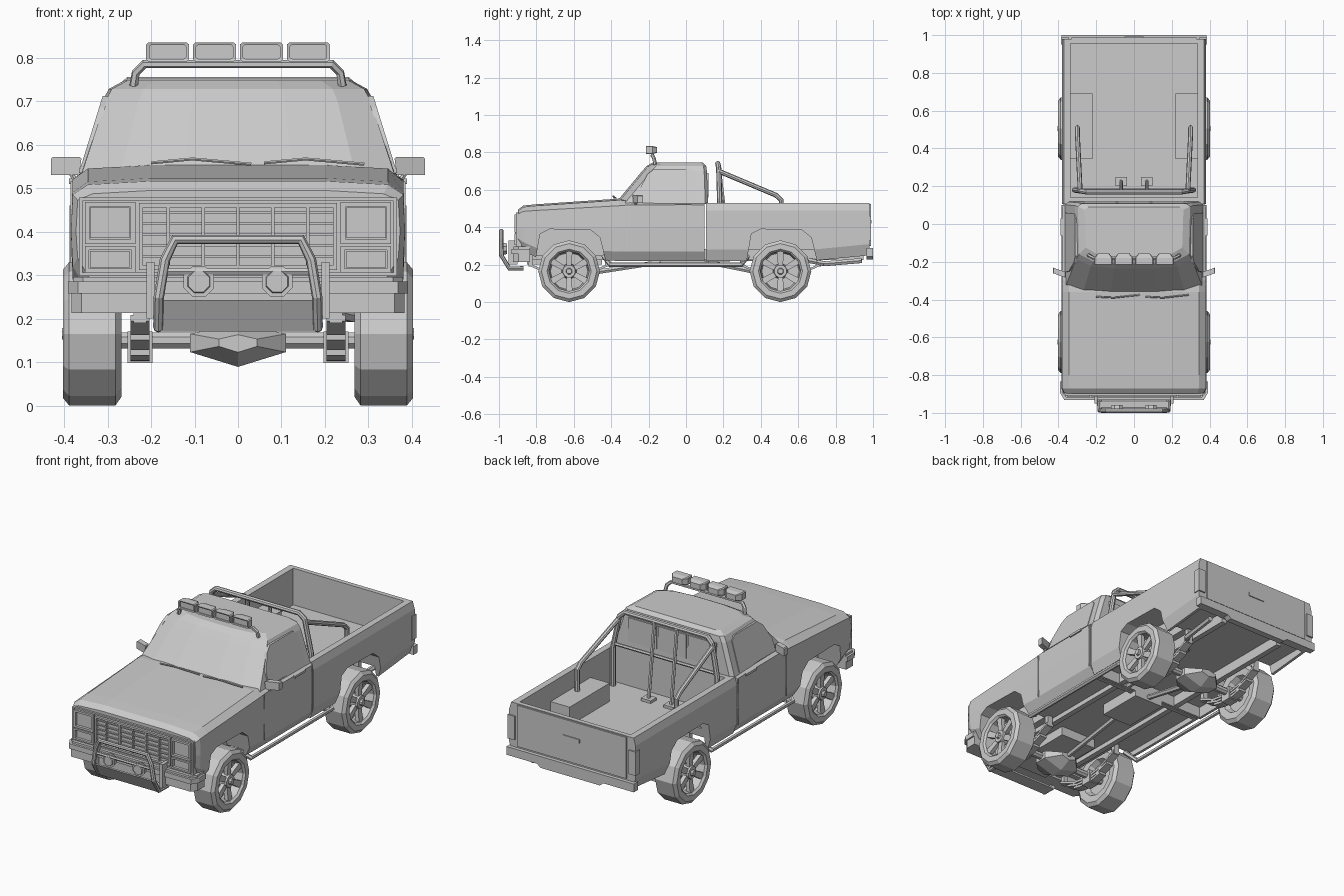
import bpy, bmesh, math
from mathutils import Vector, Matrix

if "Cube" in bpy.data.objects:
    bpy.data.objects.remove(bpy.data.objects["Cube"])

# ---------- helpers (all geometry is in world coordinates) ----------
def finish(name, bm, mirror=False):
    bmesh.ops.recalc_face_normals(bm, faces=bm.faces)
    me = bpy.data.meshes.new(name)
    bm.to_mesh(me)
    bm.free()
    o = bpy.data.objects.new(name, me)
    bpy.context.collection.objects.link(o)
    if mirror:
        o.modifiers.new("mirror", 'MIRROR').use_mirror_merge = False
    return o

def loft(name, rings, mirror=False, closed=False):
    bm = bmesh.new()
    vs = [[bm.verts.new(p) for p in r] for r in rings]
    n = len(rings[0])
    pairs = list(zip(vs, vs[1:])) + ([(vs[-1], vs[0])] if closed else [])
    for a, b in pairs:
        for i in range(n):
            j = (i + 1) % n
            bm.faces.new((a[i], a[j], b[j], b[i]))
    if not closed:
        bm.faces.new(vs[0])
        bm.faces.new(vs[-1])
    return finish(name, bm, mirror)

def prism(name, axis, pts, a, b, mirror=False):
    put = {'x': lambda p, t: (t, p[0], p[1]), 'y': lambda p, t: (p[0], t, p[1]),
           'z': lambda p, t: (p[0], p[1], t)}[axis]
    return loft(name, [[put(p, a) for p in pts], [put(p, b) for p in pts]], mirror)

def boxes(name, items, mirror=False):
    bm = bmesh.new()
    for x0, x1, y0, y1, z0, z1 in items:
        m = Matrix.Translation(((x0+x1)/2, (y0+y1)/2, (z0+z1)/2)) @ Matrix.Diagonal((x1-x0, y1-y0, z1-z0, 1))
        bmesh.ops.create_cube(bm, size=1, matrix=m)
    return finish(name, bm, mirror)

def frame(name, x0, x1, z0, z1, y0, y1, w, mirror=False):
    return boxes(name, [(x0, x1, y0, y1, z1-w, z1), (x0, x1, y0, y1, z0, z0+w),
                        (x0, x0+w, y0, y1, z0+w, z1-w), (x1-w, x1, y0, y1, z0+w, z1-w)], mirror)

def tube(name, pts, r, mirror=False, res=1):
    cu = bpy.data.curves.new(name, 'CURVE')
    cu.dimensions = '3D'
    cu.bevel_depth, cu.bevel_resolution, cu.use_fill_caps = r, res, True
    sp = cu.splines.new('POLY')
    sp.points.add(len(pts) - 1)
    for p, q in zip(sp.points, pts):
        p.co = (*q, 1)
    tmp = bpy.data.objects.new(name, cu)
    bpy.context.collection.objects.link(tmp)
    bm = bmesh.new()
    bm.from_mesh(tmp.to_mesh())
    tmp.to_mesh_clear()
    bpy.data.objects.remove(tmp)
    bm_faces_flat = [setattr(f, "smooth", False) for f in bm.faces]
    return finish(name, bm, mirror)

def hoop(half):
    return half + [(-x, y, z) for x, y, z in reversed(half)]

def cylinder(name, c, axis, r1, r2, depth, n, mirror=False):
    bm = bmesh.new()
    rot = Vector(axis).to_track_quat('Z', 'Y').to_matrix().to_4x4()
    bmesh.ops.create_cone(bm, cap_ends=True, segments=n, radius1=r1, radius2=r2, depth=depth,
                          matrix=Matrix.Translation(c) @ rot @ Matrix.Rotation(math.pi/n, 4, 'Z'))
    return finish(name, bm, mirror)

def boolean(target, tool, op='DIFFERENCE'):
    tool.hide_render = True
    m = target.modifiers.new("cut", 'BOOLEAN')
    m.object, m.operation, m.solver = tool, op, 'EXACT'
    bpy.context.view_layer.objects.active = target
    bpy.ops.object.modifier_apply(modifier=m.name)
    bpy.data.objects.remove(tool)

def arch(yc):
    pts = [(-.2, .1), (-.17, .28), (-.155, .365), (-.105, .39), (.115, .385), (.165, .345), (.195, .22), (.2, .1)]
    return prism("arch_cutter", 'x', [(yc + y, z) for y, z in pts], .24, .5, True)

FRONT, REAR, R = -.625, .505, .165

# ---------- front body with hood ----------
def section(y, zb, zs, zt, k=1.0):
    half = [(.35*k, zb), (.38*k, zb+.05), (.384*k, .40), (.38*k, zs), (.345*k, zt), (.2*k, zt+.008)]
    return hoop([(x, y, z) for x, z in half])

body = loft("front_body", [section(-.897, .29, .472, .487, .97), section(-.87, .27, .485, .508),
                           section(-.8, .24, .49, .515), section(-.36, .22, .515, .545),
                           section(-.3, .22, .52, .54), section(.1, .22, .52, .535)])
boolean(body, boxes("under_cutter", [(-.335, .335, -.86, .08, .1, .25)]))
boolean(body, arch(FRONT))

# ---------- cab ----------
def ring(z, yf, yb, wf, wb):
    return hoop([(wf*.35, yf, z), (wf*.75, yf+.012, z), (wf, yf+.05, z), (wb, yb-.015, z), (wb-.02, yb, z)])
loft("cab", [ring(.525, -.38, .118, .362, .366), ring(.70, -.235, .112, .305, .312),
             ring(.728, -.21, .108, .29, .297), ring(.747, -.175, .09, .255, .262)])
def side_x(z):
    return .365 - (z - .525) * .31
win = [(-.255, .535), (-.25, .6), (-.205, .685), (-.17, .712), (.03, .712), (.055, .69), (.06, .535)]
loft("side_window", [[(side_x(z)-.01, y, z) for y, z in win], [(side_x(z)+.004, y, z) for y, z in win]], True)
boxes("rear_window", [(a-.085, a+.085, .1, .12, .56, .69) for a in (-.18, 0, .18)])
boxes("door_seam", [(.37, .385, y, y+.004, .27, .515) for y in (-.32, .092)], True)
boxes("door_handle", [(.375, .388, -.06, .03, .51, .522)], True)
loft("mirror", [[(x, y + (x-.36)*.35, z) for x, z in ((.365, .53), (.43, .53), (.43, .568), (.425, .572), (.365, .572), (.36, .568))]
                for y in (-.285, -.255)], True)
tube("mirror_arm", [(.35, -.27, .525), (.375, -.27, .52), (.39, -.265, .545)], .007, True)
for i, a in enumerate(((-.2, .03), (.06, .29))):
    tube("wiper", [(a[0], -.385, .558), ((a[0]+a[1])/2-.02, -.39, .567), (a[1], -.375, .555)], .004)

# ---------- cargo bed ----------
def bed_section(y, zb):
    return hoop([(x, y, z) for x, z in ((.36, zb), (.382, zb+.06), (.382, .49), (.37, .53))])
bed = loft("cargo_bed", [bed_section(.106, .22), bed_section(.67, .22), bed_section(.98, .25)])
boolean(bed, boxes("bed_cutter", [(-.335, .335, .14, .955, .33, .7)]))
boolean(bed, boxes("under_cutter", [(-.345, .345, .12, .95, .1, .28)]))
boolean(bed, boxes("wheel_box", [(s*.285-.065, s*.285+.065, .345, .69, .31, .43) for s in (1, -1)]), 'UNION')
boolean(bed, arch(REAR))
boxes("tailgate", [(-.33, .33, .975, .988, .3, .525)])
boxes("tailgate_handle", [(-.05, .05, .98, .993, .42, .44)])
boxes("tail_lamp", [(.345, .387, .95, .988, .33, .46)], True)
prism("rear_bumper", 'y', [(-.385, .29), (.385, .29), (.385, .245), (.2, .245), (.18, .228),
                           (-.18, .228), (-.2, .245), (-.385, .245)], .965, 1.0)

# ---------- roll bar in the bed ----------
tube("roll_hoop", hoop([(.315, .18, .33), (.315, .18, .54), (.28, .175, .715), (.25, .17, .742)]), .014, res=2)
tube("roll_hoop_lower_bar", [(-.31, .18, .56), (.31, .18, .56)], .009)
tube("roll_bar_stay", [(.285, .175, .7), (.3, .48, .572), (.3, .51, .545), (.3, .51, .42)], .013, True, 2)
tube("roll_bar_upright", [(.068, .175, .74), (.068, .225, .33)], .01, True)
boxes("upright_foot", [(.038, .098, .2, .25, .33, .345)], True)

# ---------- roof light bar ----------
tube("light_bar", hoop([(.24, -.165, .735), (.235, -.17, .765), (.215, -.18, .785)]), .01)
for x in (-.162, -.054, .054, .162):
    def lens(y, w, h):
        return [(x+a*w, y, .813+b*h) for a, b in ((-1, -.8), (-.9, -1), (.9, -1), (1, -.8), (1, .8), (.9, 1), (-.9, 1), (-1, .8))]
    loft("roof_light", [lens(-.205, .042, .016), lens(-.213, .042, .016), lens(-.215, .049, .022),
                        lens(-.18, .049, .022), lens(-.155, .03, .015)])

# ---------- grille and headlights ----------
frame("front_surround", -.366, .366, .298, .478, -.908, -.88, .008)
frame("grille_frame", -.228, .228, .312, .466, -.914, -.88, .01)
boxes("grille_bars", [(-.22, .22, -.907, -.885, z, z+.006) for z in (.34, .365, .39, .415, .44)]
      + [(x-.004, x+.004, -.911, -.885, .315, .46) for x in (-.16, -.08, 0, .08, .16)])
frame("headlight_frame", .236, .352, .372, .468, -.916, -.88, .011, True)
frame("indicator_frame", .236, .352, .306, .367, -.916, -.88, .009, True)
boxes("lamp_lenses", [(.25, .34, -.905, -.88, .385, .455), (.25, .34, -.905, -.88, .317, .356)], True)

# ---------- front bumper and bull bar ----------
def bumper(d):
    half = [(.383+d, -.835), (.383+d, -.895), (.36+d, -.925-d)]
    return half + [(-x, y) for x, y in reversed(half)]
prism("front_bumper_lower", 'z', bumper(0), .213, .26)
prism("front_bumper_upper", 'z', bumper(.008), .258, .285)
prism("front_bumper_cap", 'z', bumper(-.004), .285, .296)
tube("bull_bar_hoop", hoop([(.183, -.87, .18), (.183, -.945, .18), (.182, -.987, .25), (.168, -.988, .335), (.145, -.988, .382)]), .012, res=2)
tube("bull_bar_cross", [(-.172, -.985, .308), (.172, -.985, .308)], .008)
boxes("bull_bar_bracket", [(.192, .21, -.95, -.9, .2, .33)], True)
prism("skid_plate", 'x', [(-.985, .243), (-.945, .17), (-.87, .17), (-.87, .18), (-.938, .182), (-.972, .243)], -.178, .178)
cylinder("spot_light", (.09, -.972, .285), (0, -1, 0), .03, .038, .03, 8, True)
cylinder("spot_light_lens", (.09, -.988, .285), (0, -1, 0), .03, .026, .012, 8, True)

# ---------- wheels ----------
profile = [(.30, .0), (.30, .09), (.272, .105), (.268, .145), (.282, R), (.388, R), (.402, .148),
           (.402, .118), (.392, .108), (.34, .1), (.34, .0)]
for yc in (FRONT, REAR):
    spin = lambda x, r, a: (x, yc + max(r, .002)*math.cos(a), R + max(r, .002)*math.sin(a))
    loft("wheel", [[spin(x, r, i*math.pi/6) for x, r in profile] for i in range(12)], True, closed=True)
    for k in range(6):
        a = k*math.pi/3 + math.pi/6
        def bar(r, w, x0, x1):
            u, t = Vector((0, math.cos(a), math.sin(a))), Vector((0, -math.sin(a), math.cos(a)))
            return [Vector((x, yc, R)) + u*r + t*s*w for x, s in ((x0, -1), (x1, -1), (x1, 1), (x0, 1))]
        loft("wheel_spoke", [bar(.02, .013, .36, .382), bar(.108, .018, .368, .39)], True)
    cylinder("wheel_hub", (.372, yc, R), (1, 0, 0), .042, .034, .04, 12, True)
    cylinder("hub_cap", (.395, yc, R), (1, 0, 0), .02, .014, .02, 8, True)

    # axle, differential and leaf springs
    cylinder("axle", (0, yc, .15), (1, 0, 0), .02, .02, .62, 8)
    diff = lambda k, y: [(x*k, yc+y, .145+z*k) for x, z in
                         ((.11, .02), (.11, -.022), (0, -.056), (-.11, -.022), (-.11, .02), (0, .045))]
    loft("differential", [diff(.4, -.1), diff(1, -.035), diff(1, .035), diff(.4, .1)])
    for i, L in enumerate((.215, .16, .105)):
        t = [-1, -.5, 0, .5, 1]
        zc = lambda s: .143 - i*.015 + .065*(s*L/.215)**2
        pts = [(yc+s*L, zc(s)) for s in t] + [(yc+s*L, zc(s)-.013) for s in reversed(t)]
        prism("leaf_spring", 'x', pts, .203, .247, True)
    boxes("spring_clamp", [(.196, .254, yc-.03, yc+.03, .098, .17)], True)
    boxes("spring_shackle", [(.21, .24, yc+d-.012, yc+d+.012, .19, .27) for d in (-.205, .205)], True)

# ---------- chassis ----------
boxes("frame_rail", [(.17, .2, -.86, .95, .225, .285)], True)
boxes("gearbox", [(-.09, .09, -.14, .12, .19, .27), (-.11, .11, -.85, -.45, .2, .26)])
tube("drive_shaft", [(0, -.55, .15), (0, -.13, .215), (0, .11, .215), (0, .43, .15)], .014)
tube("side_step", [(.3, -.44, .245), (.362, -.405, .2), (.362, .295, .2), (.3, .33, .245)], .013, True)
tube("exhaust", [(.14, .1, .23), (.14, .6, .235), (.26, .74, .205), (.27, .94, .222)], .015)
